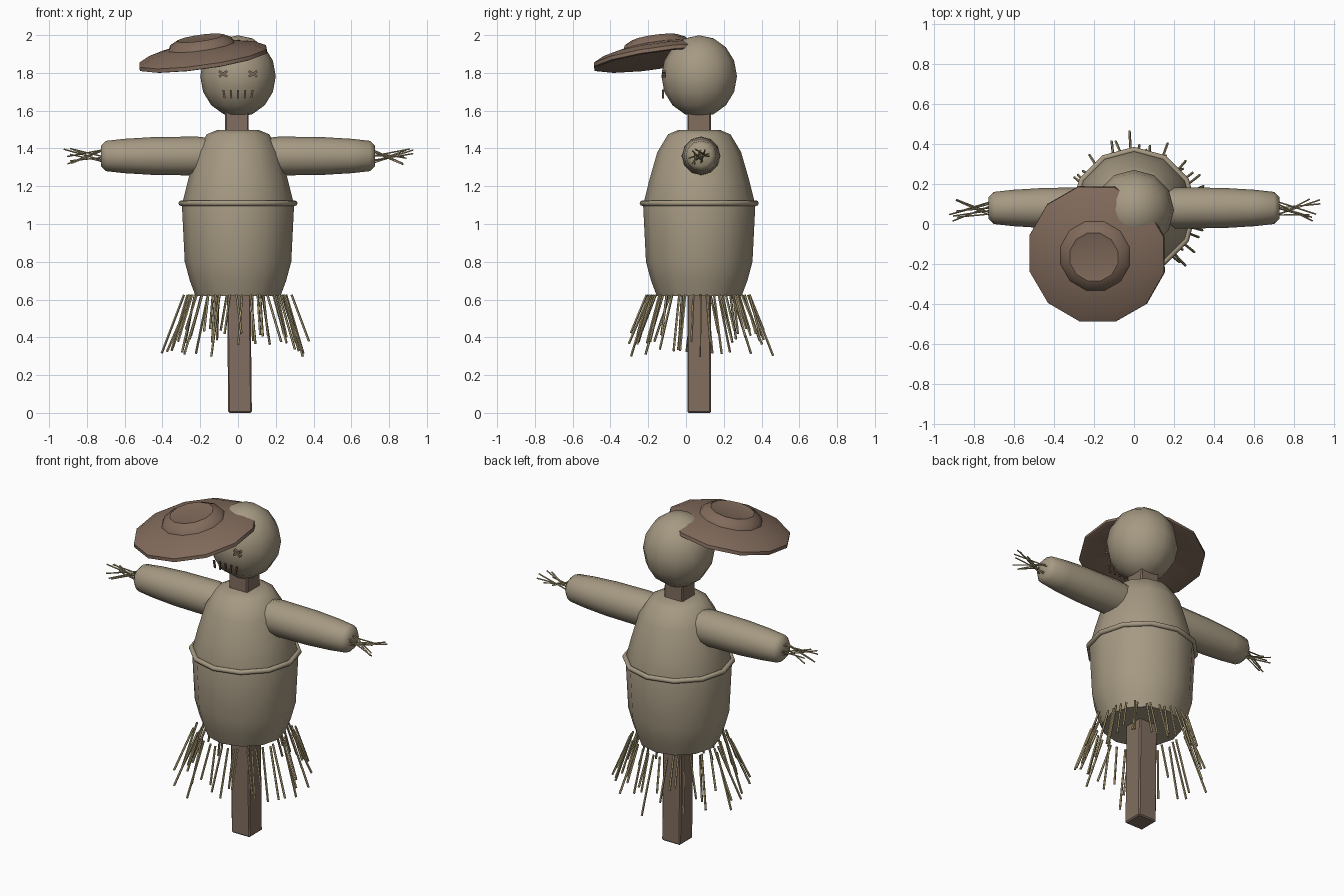
import bpy, bmesh, math, random
from mathutils import Vector, Matrix

random.seed(7)
if "Cube" in bpy.data.objects:
    bpy.data.objects.remove(bpy.data.objects["Cube"], do_unlink=True)


def material(name, rgb):
    m = bpy.data.materials.new(name)
    m.use_nodes = True
    m.diffuse_color = (*rgb, 1)
    m.node_tree.nodes["Principled BSDF"].inputs["Base Color"].default_value = (*rgb, 1)
    return m


burlap = material("burlap", (0.38, 0.32, 0.225))
wood = material("wood", (0.22, 0.155, 0.115))
felt = material("hat_brown", (0.22, 0.145, 0.105))
straw = material("straw", (0.44, 0.36, 0.19))
thread = material("stitch_brown", (0.15, 0.09, 0.06))

UP = Vector((0, 0, 1))
CY = 0.07  # depth of the figure's upright axis


def finish(name, bm, mat, smooth=None):
    bmesh.ops.recalc_face_normals(bm, faces=bm.faces)
    mesh = bpy.data.meshes.new(name)
    bm.to_mesh(mesh)
    bm.free()
    mesh.materials.append(mat)
    ob = bpy.data.objects.new(name, mesh)
    bpy.context.collection.objects.link(ob)
    if smooth:
        bpy.ops.object.select_all(action="DESELECT")
        ob.select_set(True)
        bpy.context.view_layer.objects.active = ob
        bpy.ops.object.shade_smooth_by_angle(angle=math.radians(smooth))
    return ob


def lathe(name, profile, mat, sides=12, origin=(0, 0, 0), axis=UP, turn=0, smooth=45):
    """Closed turned solid from (radius, height) pairs along an axis."""
    bm = bmesh.new()
    place = Matrix.Translation(origin) @ UP.rotation_difference(Vector(axis)).to_matrix().to_4x4()
    rings = []
    for r, h in profile:
        angles = [math.tau * i / sides + turn for i in range(sides)]
        rings.append([bm.verts.new(place @ Vector((r * math.cos(a), r * math.sin(a), h))) for a in angles])
    for low, high in zip(rings, rings[1:]):
        for i in range(sides):
            j = (i + 1) % sides
            bm.faces.new((low[i], low[j], high[j], high[i]))
    bm.faces.new(rings[0][::-1])
    bm.faces.new(rings[-1])
    return finish(name, bm, mat, smooth)


def add_rod(bm, a, b, radius, sides=5):
    a, b = Vector(a), Vector(b)
    rot = UP.rotation_difference(b - a).to_matrix().to_4x4()
    bmesh.ops.create_cone(bm, cap_ends=True, segments=sides, radius1=radius, radius2=radius,
                          depth=(b - a).length, matrix=Matrix.Translation((a + b) / 2) @ rot)


def add_bar(bm, center, size, angle):
    m = Matrix.Translation(center) @ Matrix.Rotation(angle, 4, "Y") @ Matrix.Diagonal((*size, 1))
    bmesh.ops.create_cube(bm, size=1, matrix=m)


# Slightly leaning square post
bm = bmesh.new()
bmesh.ops.create_cube(bm, size=1, matrix=Matrix.Diagonal((0.125, 0.125, 1.62, 1)))
bmesh.ops.bevel(bm, geom=bm.edges[:], offset=0.007, segments=1, affect="EDGES")
for v in bm.verts:
    v.co += Vector((0.002 - 0.011 * v.co.z, CY, 0.81))
finish("post", bm, wood)

# Stuffed sack body with a rope belt
lathe("body", [(0.225, 0.62), (0.255, 0.7), (0.282, 0.8), (0.297, 1.1), (0.265, 1.23),
               (0.222, 1.38), (0.165, 1.475), (0.11, 1.498)], burlap, origin=(0, CY, 0))
belt = [(0.3 + 0.015 * math.cos(t), 1.11 + 0.015 * math.sin(t))
        for t in (math.tau * k / 8 + math.pi for k in range(9))]
lathe("belt", belt, burlap, origin=(0, CY, 0), smooth=60)

# Head
bm = bmesh.new()
bmesh.ops.create_uvsphere(bm, u_segments=12, v_segments=8, radius=1,
                          matrix=Matrix.Translation((0, CY, 1.782)) @ Matrix.Diagonal((0.2, 0.2, 0.217, 1)))
finish("head", bm, burlap, 80)

# Arms and the straw sticking out of each cuff
sleeve = [(0.09, 0.1), (0.103, 0.22), (0.1, 0.45), (0.091, 0.6), (0.08, 0.7), (0.055, 0.725)]
for name, s in (("left", 1), ("right", -1)):
    lathe(name + "_arm", sleeve, burlap, origin=(0, 0.08, 1.36), axis=(s, 0, 0), smooth=50)
    bm = bmesh.new()
    for i in range(8):
        a = math.tau * i / 8 + random.uniform(-0.3, 0.3)
        b = a + random.uniform(1.8, 3.6)
        start = (s * 0.69, 0.075 + 0.045 * math.cos(a), 1.36 + 0.045 * math.sin(a))
        end = (s * random.uniform(0.87, 0.93), 0.07 + 0.055 * math.cos(b), 1.355 + 0.045 * math.sin(b))
        add_rod(bm, start, end, 0.004)
    finish(name + "_hand_straw", bm, straw)

# Straw skirt fanning out beneath the body
bm = bmesh.new()
count = 46
for i in range(count):
    a = math.tau * i / count + random.uniform(-0.05, 0.05)
    r = random.uniform(0.235, 0.29)
    drop = random.uniform(0.18, 0.33)
    out = r + drop * random.uniform(0.26, 0.45)
    b = a + random.uniform(-0.08, 0.08)
    add_rod(bm, (r * math.cos(a), CY + r * math.sin(a), 0.625),
            (out * math.cos(b), CY + out * math.sin(b), 0.625 - drop), 0.0065)
finish("skirt_straw", bm, straw)

# Hat, slipped forward and to one side
lathe("hat", [(0.12, 0.04), (0.335, -0.012), (0.352, -0.008), (0.35, 0.012), (0.29, 0.042), (0.18, 0.066),
              (0.168, 0.088), (0.125, 0.11), (0.1, 0.104)], felt, sides=12,
      origin=(-0.185, -0.15, 1.877), axis=(-0.14, -0.14, 1), turn=math.pi / 12, smooth=40)

# Crossed stitch eyes
for name, s in (("left", 1), ("right", -1)):
    bm = bmesh.new()
    for tilt in (-0.6, 0.6):
        add_bar(bm, (s * 0.079, -0.118, 1.795), (0.052, 0.018, 0.013), tilt)
    finish(name + "_eye", bm, felt)

# Row of mouth stitches
bm = bmesh.new()
for i in range(-2, 3):
    add_bar(bm, (i * 0.037, -0.122, 1.688), (0.01, 0.009, 0.045), 0.09 * i)
finish("mouth_stitches", bm, thread)
